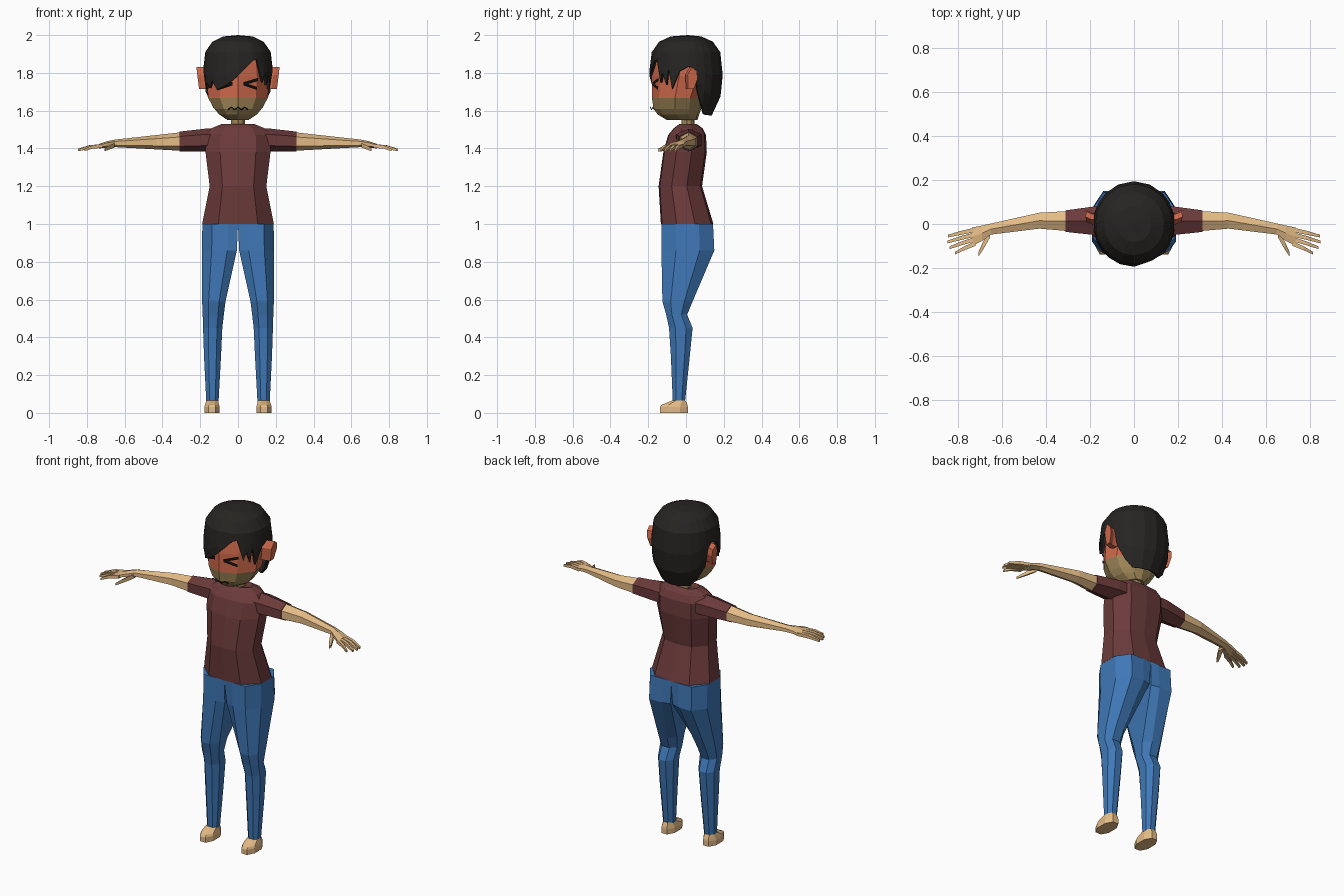
import bpy, bmesh
from math import sin, cos, pi, radians

if "Cube" in bpy.data.objects:
    bpy.data.objects.remove(bpy.data.objects["Cube"])


def material(name, rgb):
    m = bpy.data.materials.new(name)
    m.diffuse_color = (*rgb, 1)
    m.use_nodes = True
    m.node_tree.nodes["Principled BSDF"].inputs["Base Color"].default_value = m.diffuse_color
    return m


SKIN = material("skin", (0.78, 0.50, 0.24))
FACE = material("face", (0.62, 0.14, 0.07))
JAW = material("jaw", (0.36, 0.25, 0.10))
SHIRT = material("shirt", (0.15, 0.043, 0.043))
JEANS = material("jeans", (0.05, 0.19, 0.48))
HAIR = material("hair", (0.02, 0.018, 0.016))
INK = material("ink", (0.005, 0.005, 0.005))


def finish(name, bm, mat, mirror=False):
    bmesh.ops.recalc_face_normals(bm, faces=bm.faces)
    me = bpy.data.meshes.new(name)
    bm.to_mesh(me)
    bm.free()
    me.materials.append(mat)
    ob = bpy.data.objects.new(name, me)
    bpy.context.collection.objects.link(ob)
    if mirror:
        ob.modifiers.new("mirror", "MIRROR").use_mirror_merge = False
    return ob


def loft(name, rings, mat, mirror=False):
    """Skin a list of equal-length point rings and cap both ends."""
    bm = bmesh.new()
    rows = [[bm.verts.new(p) for p in r] for r in rings]
    n = len(rows[0])
    for a, b in zip(rows, rows[1:]):
        for i in range(n):
            j = (i + 1) % n
            bm.faces.new((a[i], a[j], b[j], b[i]))
    bm.faces.new(rows[0])
    bm.faces.new(rows[-1])
    return finish(name, bm, mat, mirror)


def body_ring(shape, z, hw, y0, y1):
    """Symmetric horizontal ring from a half outline running front to back."""
    full = shape + [(-x, y) for x, y in reversed(shape[1:-1])]
    return [(x * hw, (y0 + y1) / 2 + y * (y1 - y0) / 2, z) for x, y in full]


def leg_ring(z, x0, x1, y0, y1, inner=0.45):
    """Octagonal horizontal ring; inner=1 squares the side near the middle."""
    shape = [(1, -.45), (1, .45), (.45, 1), (-.45, 1),
             (-1, inner), (-1, -inner), (-.45, -1), (.45, -1)]
    cx, cy, hx, hy = (x0 + x1) / 2, (y0 + y1) / 2, (x1 - x0) / 2, (y1 - y0) / 2
    return [(cx + x * hx, cy + y * hy, z) for x, y in shape]


def arm_ring(x, y, z, hy, hz, sides=6):
    k = 1 / cos(pi / sides)
    return [(x, y + hy * k * cos(2 * pi * (i + .5) / sides),
             z + hz * sin(2 * pi * (i + .5) / sides) * (k if sides == 4 else 1))
            for i in range(sides)]


# Shirt: torso and sleeves
torso = [(0, -1), (.55, -.95), (1, -.4), (1, .3), (.6, .92), (0, 1)]
loft("shirt", [body_ring(torso, *r) for r in [
    (1.0, .19, -.133, .145), (1.2, .15, -.145, .085), (1.38, .172, -.12, .11),
    (1.47, .172, -.095, .106), (1.507, .14, -.065, .088),
    (1.53, .085, -.035, .055), (1.52, .04, -.025, .045)]], SHIRT)
loft("sleeve", [arm_ring(*r) for r in [
    (.12, .015, 1.445, .068, .06), (.17, .015, 1.445, .066, .06),
    (.31, .013, 1.437, .049, .052)]], SHIRT, True)

# Arms, hands, fingers
loft("arm", [arm_ring(*r) for r in [
    (.29, .013, 1.437, .046, .050), (.43, .015, 1.433, .036, .038),
    (.65, -.023, 1.427, .025, .020), (.69, -.042, 1.422, .035, .017),
    (.735, -.058, 1.412, .042, .012)]], SKIN, True)
for i, (tx, ty) in enumerate([(.845, -.055), (.848, -.082), (.838, -.108), (.812, -.132)]):
    by = -.026 - .021 * i
    loft(f"finger_{i + 1}", [arm_ring(*r, 4) for r in [
        (.72, by, 1.413, .010, .010), ((.73 + tx) / 2, (by + ty) / 2, 1.408, .009, .009),
        (tx, ty, 1.392, .006, .006)]], SKIN, True)
loft("thumb", [arm_ring(*r, 4) for r in [
    (.655, -.045, 1.416, .018, .012), (.685, -.098, 1.404, .018, .011),
    (.707, -.138, 1.392, .010, .007)]], SKIN, True)

# Legs and feet
loft("trouser_leg", [leg_ring(*r) for r in [
    (1.0, 0, .189, -.13, .143, 1), (.86, .006, .19, -.13, .15, .9),
    (.59, .066, .19, -.125, .035), (.52, .075, .187, -.105, .006),
    (.45, .083, .185, -.09, .035), (.3, .09, .18, -.08, .02),
    (.06, .103, .168, -.07, -.005)]], JEANS, True)
loft("foot", [leg_ring(*r) for r in [
    (0, .097, .178, -.138, .010), (.03, .097, .178, -.138, .010),
    (.042, .10, .175, -.13, .008), (.065, .105, .168, -.075, -.002)]], SKIN, True)

# Neck and head
skull = [(0, -1), (.6, -.72), (1, -.1), (.9, .5), (.5, .9), (0, 1)]
loft("neck", [body_ring(skull, z, .036, -.025, .045) for z in (1.5, 1.57)], JAW)
loft("jaw", [body_ring(skull, *r) for r in [
    (1.55, .055, -.10, .06), (1.58, .10, -.15, .07), (1.61, .125, -.172, .08),
    (1.667, .158, -.18, .09)]], JAW)
loft("face", [body_ring(skull, *r) for r in [
    (1.667, .158, -.18, .09), (1.78, .166, -.182, .14), (1.88, .155, -.165, .15),
    (1.95, .10, -.10, .10)]], FACE)

# Ears: outline thickened sideways, leaning outward at the top
ear = [(0, 1.715), (.03, 1.715), (.05, 1.77), (.045, 1.81), (.02, 1.83), (-.003, 1.79)]
loft("ear", [[(x + (z - 1.77) * .12, y + dy, z) for y, z in ear]
             for x, dy in [(.14, 0), (.185, 0), (.213, .012)]], FACE, True)


# Eyes and mouth: ink strips lying on the ridge of the face
def strip(name, pts, w):
    bm = bmesh.new()
    rows = [[bm.verts.new((x, -.190 + .42 * abs(x), z + d)) for d in (-w, w)] for x, z in pts]
    for a, b in zip(rows, rows[1:]):
        bm.faces.new((a[0], b[0], b[1], a[1]))
    finish(name, bm, INK)


for side, name in [(1, "left_eye"), (-1, "right_eye")]:
    strip(name, [(side * .105, 1.765), (side * .028, 1.742), (side * .10, 1.718)], .008)
strip("mouth", [(-.054 + .018 * i, 1.612 + (.006 if i % 2 else -.006)) for i in range(7)], .004)

# Hair: dome whose columns (angle from front, bottom height) end in ragged locks
side_back = [(80, 1.81), (95, 1.835), (105, 1.80), (109, 1.70), (121, 1.62),
             (135, 1.578), (157, 1.575)]
front = [(-70, 1.715), (-63, 1.75), (-57, 1.72), (-48, 1.76), (-38, 1.71), (-20, 1.735),
         (0, 1.785), (27, 1.865), (34, 1.87), (45, 1.75), (50, 1.80), (57, 1.735),
         (61, 1.82), (67, 1.715)]
columns = [(-a, z) for a, z in reversed(side_back)] + front + side_back + [(180, 1.575)]
profile = [(1.5, .5), (1.575, .70), (1.64, .89), (1.7, .97), (1.8, 1.0), (1.91, .93),
           (1.965, .73), (1.993, .42), (2.0, .0)]


def width_at(z):
    for (z0, r0), (z1, r1) in zip(profile, profile[1:]):
        if z <= z1:
            return r0 + (r1 - r0) * (z - z0) / (z1 - z0)
    return 0


bm = bmesh.new()
crown = bm.verts.new((0, .01, 2.0))
grid = []
for a, bottom in columns:
    heights = [1.993, 1.965, 1.91] + [1.91 + (bottom - 1.91) * t for t in (.36, .7, 1)]
    grid.append([bm.verts.new((.187 * width_at(z) * sin(radians(a)),
                               -.195 * width_at(z) * cos(radians(a)), z)) for z in heights])
for i, a in enumerate(grid):
    b = grid[(i + 1) % len(grid)]
    bm.faces.new((crown, a[0], b[0]))
    for k in range(5):
        bm.faces.new((a[k], a[k + 1], b[k + 1], b[k]))
hair = finish("hair", bm, HAIR)
shell = hair.modifiers.new("thickness", "SOLIDIFY")
shell.thickness = .014
shell.offset = -1
